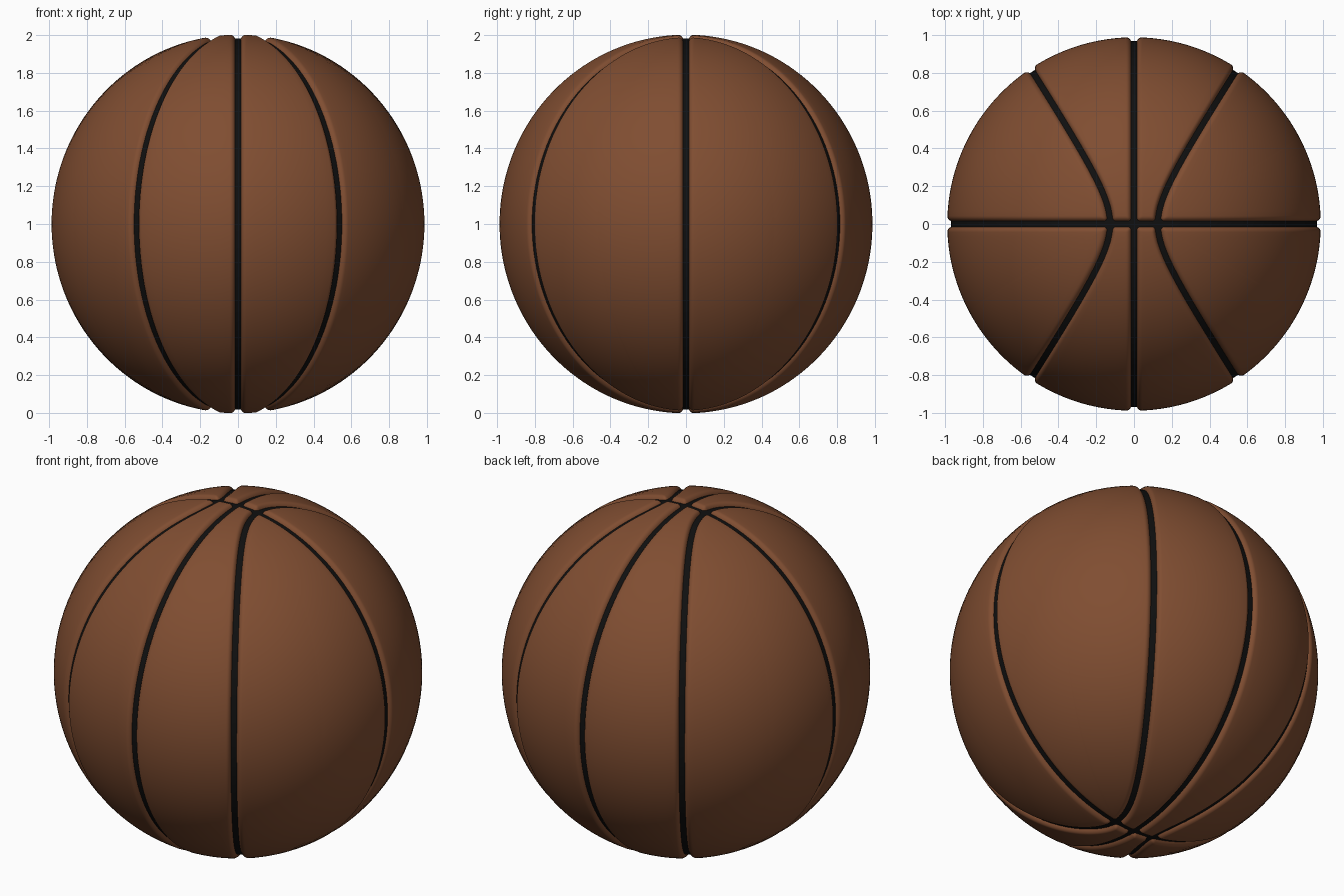
import bpy, bmesh, math
from mathutils import Vector

if "Cube" in bpy.data.objects:
    bpy.data.objects.remove(bpy.data.objects["Cube"])

A, K = 0.13, 0.419                  # curved seam on the unit ball: x^2 = A^2 + K*y^2
RXY, RZ = 0.988, 1.003              # ball radii
D0, W, DEPTH = 0.013, 0.03, 0.035   # groove half width, edge rounding, edge depth
EDGE = [0.008, 0.0125, 0.0135, 0.0145, 0.016, 0.018, 0.021, 0.025, 0.031, 0.037, 0.044]
HALF = math.pi / 2


def material(name, rgb):
    m = bpy.data.materials.new(name)
    m.diffuse_color = (*rgb, 1)
    m.use_nodes = True
    m.node_tree.nodes["Principled BSDF"].inputs["Base Color"].default_value = m.diffuse_color
    return m


brown = material("brown leather", (0.215, 0.075, 0.031))
black = material("black rubber", (0.005, 0.005, 0.005))


def curve_dist(p):
    g = Vector((2 * p.x, -2 * K * p.y, 0))
    g -= p * g.dot(p)
    return (p.x ** 2 - A ** 2 - K * p.y ** 2) / max(g.length, 1e-6)


def round_min(a, b, r=0.035):
    if a < r and b < r:
        return r - math.hypot(r - a, r - b)
    return min(a, b)


def centre_dist(p):
    return round_min(round_min(p.x, -curve_dist(p)), p.y)


def side_dist(p):
    return round_min(p.y, curve_dist(p))


def surface(p, d):
    # rounded panel edge sinking into the groove
    u = min(1, max(0, 1 - (d - D0) / W))
    h = 1 - DEPTH * (1 - math.sqrt(1 - u * u))
    return Vector((p.x * RXY * h, p.y * RXY * h, p.z * RZ * h))


def alpha_curve(phi):
    s = math.sin(phi) ** 2
    return math.asin(math.sqrt((A * A + K * s) / (1 + K * s)))


def on_ball(alpha, phi):
    c = math.cos(alpha)
    return Vector((math.sin(alpha), c * math.sin(phi), c * math.cos(phi)))


def panel_object(name, grid, dist):
    # skin a grid of points in one octant, mirror it to all eight
    bm = bmesh.new()
    rows = [[bm.verts.new(surface(p, dist(p))) for p in row] for row in grid]
    for r0, r1 in zip(rows, rows[1:]):
        for i in range(len(r0) - 1):
            bm.faces.new((r0[i], r0[i + 1], r1[i + 1], r1[i]))
    bmesh.ops.remove_doubles(bm, verts=bm.verts, dist=1e-5)
    bm.normal_update()
    for f in bm.faces:
        f.smooth = True
        if f.normal.dot(f.calc_center_median()) < 0:
            f.normal_flip()
    me = bpy.data.meshes.new(name)
    bm.to_mesh(me)
    bm.free()
    me.materials.append(brown)
    ob = bpy.data.objects.new(name, me)
    bpy.context.collection.objects.link(ob)
    ob.location.z = 1
    mod = ob.modifiers.new("mirror", 'MIRROR')
    mod.use_axis = (True, True, True)
    mod.merge_threshold = 0.0005
    return ob


# Centre panels: between the straight x = 0 seam and the curved seam
phis = EDGE + [EDGE[-1] + (HALF - EDGE[-1]) * i / 56 for i in range(1, 57)]
grid = []
for phi in phis:
    L = alpha_curve(phi)
    e = EDGE[-1]
    mid = [e + (L - 2 * e) * i / 10 for i in range(1, 10)]
    cols = EDGE + mid + [L - d for d in reversed(EDGE)]
    grid.append([on_ball(a, phi) for a in cols])
panel_object("centre_panels", grid, centre_dist)

# Side panels: spokes from the panel middle to its border, rings at set border distances
theta = math.asin(math.sqrt((1 - A * A) / (1 + K))) / 2
middle = Vector((math.cos(theta), math.sin(theta), 0))
N = 56
border = []
for i in range(N + 1):
    phi = HALF * (1 - i / N) ** 1.8
    border.append(on_ball(alpha_curve(phi), phi))
a0 = math.asin(A)
for i in range(1, N + 1):
    border.append(on_ball(a0 + (HALF - a0) * (i / N) ** 1.8, 0))

spokes = []
for b in border:
    def along(t):
        return b.lerp(middle, t).normalized()
    ts = []
    for d in EDGE:
        lo, hi = 0.0, 1.0
        for _ in range(24):
            m = (lo + hi) / 2
            if side_dist(along(m)) < d:
                lo = m
            else:
                hi = m
        ts.append(hi)
    ts += [ts[-1] + (1 - ts[-1]) * j / 18 for j in range(1, 19)]
    spokes.append([along(t) for t in ts])
# the last ring is the single middle point, so close it as triangles
bands = [s[:-1] for s in spokes]
side = panel_object("side_panels", bands, side_dist)
bm = bmesh.new()
bm.from_mesh(side.data)
hub = bm.verts.new(surface(middle, 1))
ring = [min(bm.verts, key=lambda v: (v.co - surface(s[-2], 1)).length) for s in spokes]
for v0, v1 in zip(ring, ring[1:]):
    if v0 != v1:
        f = bm.faces.new((v0, v1, hub))
        f.smooth = True
        f.normal_update()
        if f.normal.dot(hub.co) < 0:
            f.normal_flip()
bm.to_mesh(side.data)
bm.free()

# Black core showing through the grooves
bpy.ops.mesh.primitive_uv_sphere_add(segments=128, ring_count=64, radius=1, location=(0, 0, 1))
core = bpy.context.object
core.name = "seam_core"
core.scale = (RXY * 0.981, RXY * 0.981, RZ * 0.979)
core.data.materials.append(black)
bpy.ops.object.shade_smooth()
